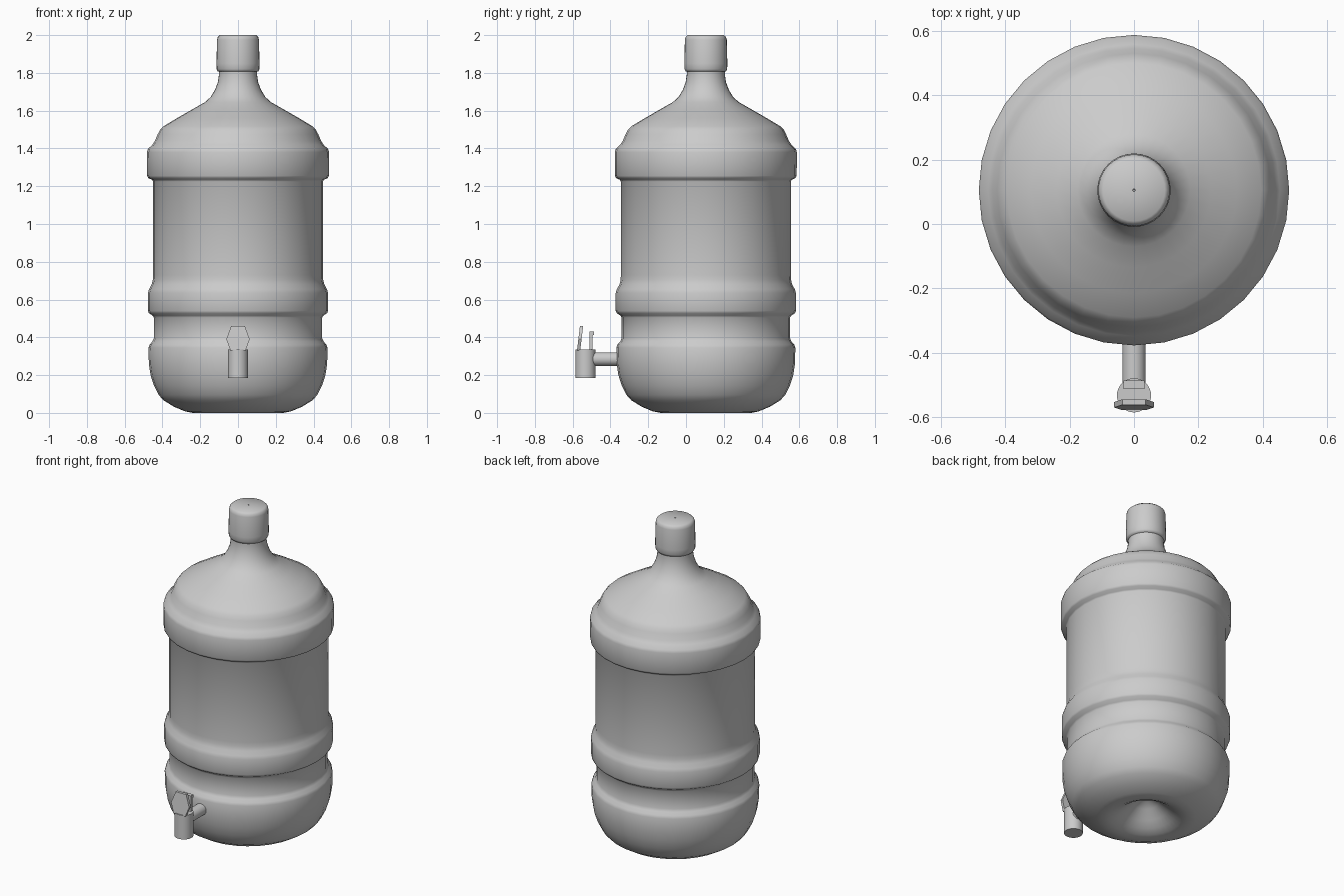
import bpy, bmesh, math
from mathutils import Matrix, Vector

if "Cube" in bpy.data.objects:
    bpy.data.objects.remove(bpy.data.objects["Cube"])

CY = 0.105  # bottle axis


def finish(name, bm, angle=40):
    bmesh.ops.recalc_face_normals(bm, faces=bm.faces)
    me = bpy.data.meshes.new(name)
    bm.to_mesh(me)
    bm.free()
    ob = bpy.data.objects.new(name, me)
    bpy.context.collection.objects.link(ob)
    bpy.ops.object.select_all(action='DESELECT')
    ob.select_set(True)
    bpy.context.view_layer.objects.active = ob
    bpy.ops.object.shade_smooth_by_angle(angle=math.radians(angle))
    return ob


def lathe(name, profile, steps=32, angle=40):
    bm = bmesh.new()
    vs = [bm.verts.new((0, CY + r, z)) for r, z in profile]
    es = [bm.edges.new(p) for p in zip(vs, vs[1:])]
    bmesh.ops.spin(bm, geom=vs + es, cent=(0, CY, 0), axis=(0, 0, 1),
                   angle=2 * math.pi, steps=steps)
    bmesh.ops.remove_doubles(bm, verts=bm.verts, dist=0.0005)
    return finish(name, bm, angle)


def cylinder(name, radius, depth, center, rot_x=0, segments=32):
    bm = bmesh.new()
    m = Matrix.Translation(center) @ Matrix.Rotation(rot_x, 4, 'X')
    bmesh.ops.create_cone(bm, cap_ends=True, segments=segments, radius1=radius,
                          radius2=radius, depth=depth, matrix=m)
    return finish(name, bm)


def plate(name, outline, axis, thickness):
    # outline is a planar polygon extruded along axis
    bm = bmesh.new()
    f = bm.faces.new([bm.verts.new(p) for p in outline])
    ext = bmesh.ops.extrude_face_region(bm, geom=[f], use_keep_orig=True)
    moved = [g for g in ext['geom'] if isinstance(g, bmesh.types.BMVert)]
    bmesh.ops.translate(bm, verts=moved, vec=Vector(axis) * thickness)
    return finish(name, bm, 20)


# bottle body with hollow base, ribs, shoulder and neck
lathe("bottle", [
    (0, 0.13), (0.03, 0.125), (0.07, 0.10), (0.12, 0.055), (0.16, 0.025),
    (0.20, 0.006), (0.24, 0), (0.28, 0.008), (0.34, 0.033), (0.395, 0.067),
    (0.42, 0.095), (0.445, 0.145), (0.463, 0.20), (0.472, 0.26), (0.474, 0.345),
    (0.468, 0.362), (0.453, 0.378), (0.446, 0.395), (0.446, 0.505),
    (0.452, 0.515), (0.472, 0.528), (0.477, 0.54), (0.477, 0.635),
    (0.471, 0.655), (0.457, 0.68), (0.451, 0.705), (0.45, 0.73), (0.45, 1.225),
    (0.455, 1.234), (0.475, 1.243), (0.481, 1.255), (0.482, 1.38),
    (0.477, 1.397), (0.453, 1.42), (0.44, 1.44), (0.425, 1.475),
    (0.412, 1.50), (0.395, 1.517), (0.32, 1.562), (0.24, 1.608),
    (0.175, 1.645), (0.145, 1.672), (0.122, 1.71), (0.107, 1.75),
    (0.101, 1.79), (0.101, 1.82)], angle=70)

# cap
lathe("cap", [
    (0.095, 1.805), (0.107, 1.808), (0.113, 1.82), (0.114, 1.85), (0.111, 1.975),
    (0.107, 1.99), (0.096, 2.0), (0.004, 2.0), (0.003, 1.99), (0, 1.99)], angle=60)

# tap pipe and spout
cylinder("tap_pipe", 0.036, 0.19, (0, -0.425, 0.285), math.pi / 2)
cylinder("tap_spout", 0.053, 0.15, (0, -0.532, 0.26))

# hexagonal front lever, leaning back
hexagon = [(0.04, 0.33), (0.062, 0.39), (0.036, 0.46)]
pts = hexagon + [(-x, z) for x, z in reversed(hexagon)]
plate("front_lever", [(x, -0.577 + (z - 0.33) * 0.12, z) for x, z in pts],
      (0, 1, 0), 0.017)

# rear stop with a small hooked top
stop = [(-0.512, 0.33), (-0.494, 0.33), (-0.494, 0.41), (-0.486, 0.415),
        (-0.486, 0.432), (-0.512, 0.432)]
plate("rear_stop", [(-0.033, y, z) for y, z in stop], (1, 0, 0), 0.066)
